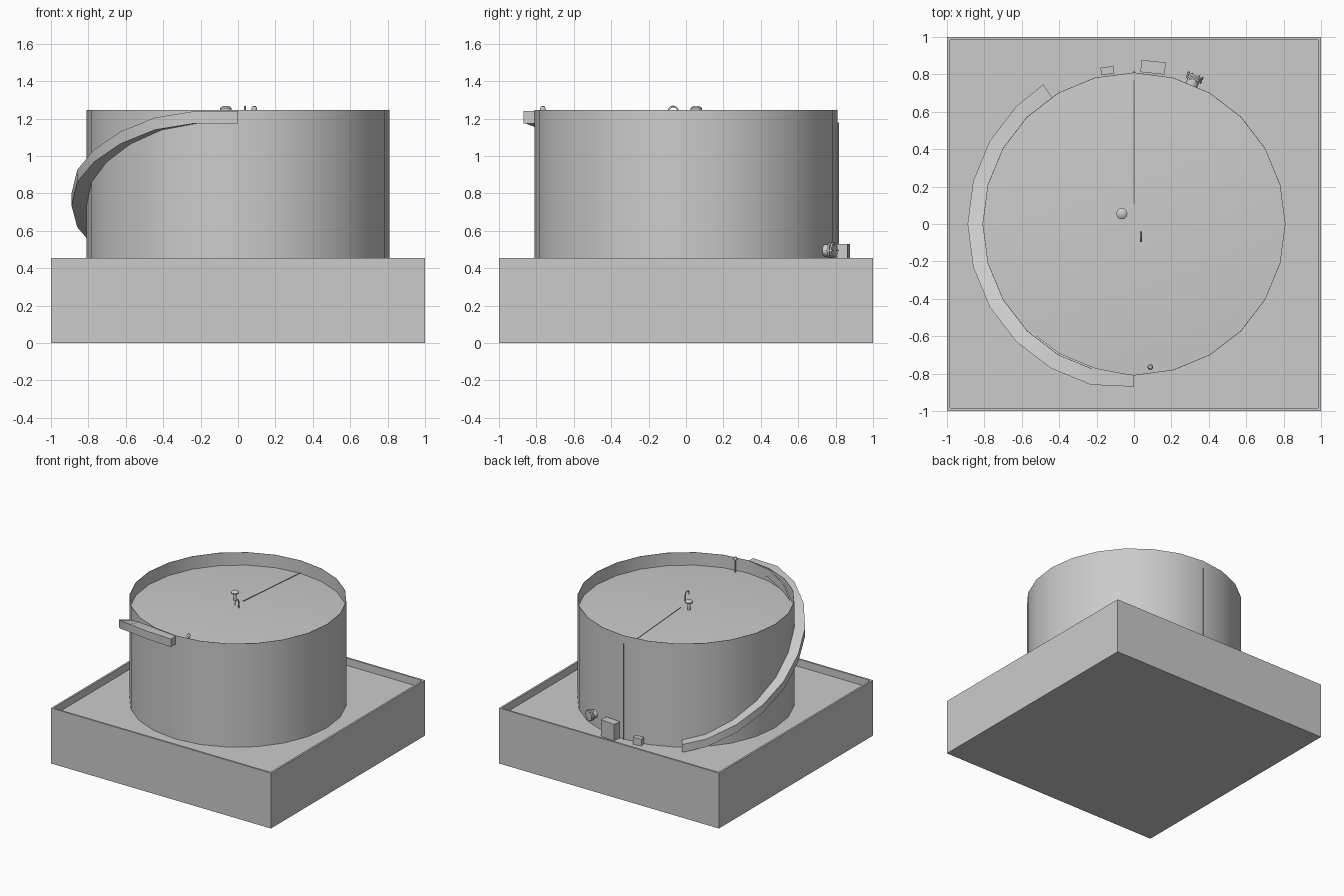
import bpy, bmesh
from math import sin, cos, pi, radians
from mathutils import Matrix, Vector

if "Cube" in bpy.data.objects:
    bpy.data.objects.remove(bpy.data.objects["Cube"])

FLOOR = 0.395
R = 0.81


def finish(name, bm, smooth=False):
    bmesh.ops.recalc_face_normals(bm, faces=bm.faces)
    me = bpy.data.meshes.new(name)
    bm.to_mesh(me)
    bm.free()
    ob = bpy.data.objects.new(name, me)
    bpy.context.collection.objects.link(ob)
    if smooth:
        bpy.ops.object.select_all(action='DESELECT')
        bpy.context.view_layer.objects.active = ob
        ob.select_set(True)
        bpy.ops.object.shade_smooth_by_angle(angle=radians(35))
    return ob


def lathe(name, profile, n, matrix=Matrix(), smooth=True):
    """Revolve (radius, height) points around local z."""
    bm = bmesh.new()
    rings = []
    for r, z in profile:
        if r < 1e-5:
            rings.append([bm.verts.new((0, 0, z))] * n)
        else:
            rings.append([bm.verts.new((r * cos(2 * pi * i / n), r * sin(2 * pi * i / n), z))
                          for i in range(n)])
    for a, b in zip(rings, rings[1:]):
        for i in range(n):
            j = (i + 1) % n
            quad = list(dict.fromkeys((a[i], a[j], b[j], b[i])))
            bm.faces.new(quad)
    bm.transform(matrix)
    return finish(name, bm, smooth)


def box(name, size, loc, turn=0):
    bm = bmesh.new()
    bmesh.ops.create_cube(bm, size=1, matrix=Matrix.Translation(loc) @ Matrix.Rotation(radians(turn), 4, 'Z')
                          @ Matrix.Diagonal((*size, 1)))
    return finish(name, bm)


def tube(name, pts, radius):
    cu = bpy.data.curves.new(name, 'CURVE')
    cu.dimensions = '3D'
    cu.bevel_depth = radius
    cu.bevel_resolution = 1
    cu.use_fill_caps = True
    sp = cu.splines.new('POLY')
    sp.points.add(len(pts) - 1)
    for p, co in zip(sp.points, pts):
        p.co = (*co, 1)
    ob = bpy.data.objects.new(name, cu)
    bpy.context.collection.objects.link(ob)
    return ob


# Containment basin with a thin raised lip
bm = bmesh.new()
bmesh.ops.create_cube(bm, size=1, matrix=Matrix.Translation((0, 0, 0.2275)) @ Matrix.Diagonal((2, 2, 0.455, 1)))
top = max(bm.faces, key=lambda f: f.calc_center_median().z)
bmesh.ops.inset_region(bm, faces=[top], thickness=0.022)
new = bmesh.ops.extrude_discrete_faces(bm, faces=[top])['faces'][0]
bmesh.ops.translate(bm, verts=new.verts, vec=(0, 0, FLOOR - 0.455))
finish('basin', bm)

# Tank shell and shallow conical roof
lathe('tank_shell', [(R, FLOOR), (R, 1.245), (R - 0.003, 1.245), (R - 0.003, 1.13)], 24)
lathe('tank_roof', [(R - 0.002, 1.14), (0, 1.195)], 24)

# Spiral stair wrapping the left side, ending in a level landing
bm = bmesh.new()
steps = [(270, 1.24), (255, 1.24), (240, 1.205), (225, 1.13), (210, 1.033), (195, 0.926),
         (180, 0.80), (165, 0.685), (150, 0.58), (135, 0.495), (123, 0.455)]
rings = []
for deg, z in steps:
    a = radians(deg)
    outer = 0.87 if deg == 270 else 0.89
    inner = 0.81 if deg == 270 else 0.798
    rings.append([bm.verts.new((r * cos(a), r * sin(a), h)) for r, h in
                  ((inner, z - 0.065), (outer, z - 0.065), (outer, z), (inner, z))])
for a, b in zip(rings, rings[1:]):
    for i in range(4):
        j = (i + 1) % 4
        bm.faces.new((a[i], a[j], b[j], b[i]))
bm.faces.new(rings[0])
bm.faces.new(rings[-1])
finish('spiral_stair', bm, True)

# Roof vents: mushroom caps and a gooseneck
for name, x, y, z0, s in (('centre_vent', -0.065, 0.055, 1.185, 1), ('edge_vent', 0.087, -0.765, 1.14, 0.5)):
    lathe(name, [(0.012 * s, z0), (0.012 * s, 1.245), (0.03 * s, 1.247), (0.03 * s, 1.256),
                 (0.018 * s, 1.266), (0, 1.268)], 12, Matrix.Translation((x, y, 0)))
arch = [(0.037, -0.068 + 0.025 * cos(pi * i / 8), 1.24 + 0.025 * sin(pi * i / 8)) for i in range(9)]
tube('gooseneck_vent', [(0.037, -0.043, 1.185)] + arch + [(0.037, -0.093, 1.23)], 0.005)

# Thin line down the back wall and across the roof
tube('roof_line', [(0, 0.07, 1.193), (0, 0.806, 1.142)], 0.003)
tube('wall_line', [(0, 0.814, 1.18), (0, 0.814, FLOOR)], 0.004)

# Cabinets at the back
box('large_cabinet', (0.13, 0.065, 0.53 - FLOOR), (0.102, 0.838, (0.53 + FLOOR) / 2), -6)
box('small_cabinet', (0.07, 0.04, 0.452 - FLOOR), (-0.142, 0.82, (0.452 + FLOOR) / 2), 7)

# Outlet nozzle with flange and blind cover
a = radians(67.5)
aim = Vector((cos(a), sin(a), 0)).to_track_quat('Z', 'Y').to_matrix().to_4x4()
at = Matrix.Translation((0, 0, 0.495)) @ aim
lathe('outlet_nozzle', [(0.033, 0.78), (0.033, 0.835), (0.045, 0.835), (0.045, 0.845),
                        (0.035, 0.845), (0.035, 0.85), (0.045, 0.85), (0.045, 0.86), (0, 0.86)], 12, at)
for i in range(6):
    b = 2 * pi * i / 6
    lathe('flange_bolt', [(0, 0.828), (0.004, 0.828), (0.004, 0.867), (0, 0.867)], 6,
          at @ Matrix.Translation((0.039 * cos(b), 0.039 * sin(b), 0)), False)
